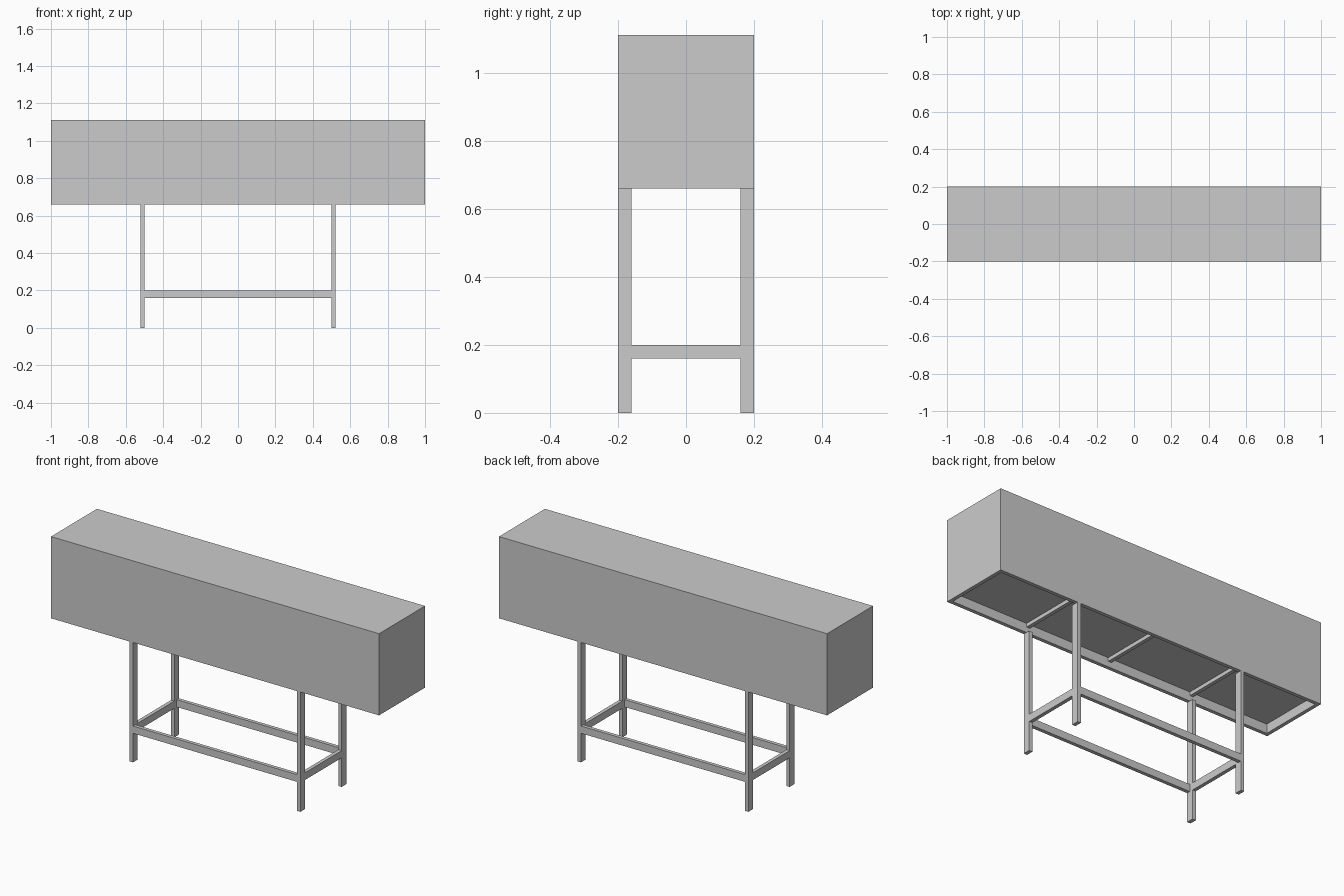
import bpy

if "Cube" in bpy.data.objects:
    bpy.data.objects.remove(bpy.data.objects["Cube"])

steel = bpy.data.materials.new("frame_grey")
steel.diffuse_color = (0.58, 0.59, 0.56, 1)
steel.use_nodes = True
steel.node_tree.nodes["Principled BSDF"].inputs["Base Color"].default_value = steel.diffuse_color


def box(name, x, y, z, mat=None):
    """Axis-aligned box from (min, max) ranges."""
    bpy.ops.mesh.primitive_cube_add(
        size=1, location=[(r[0] + r[1]) / 2 for r in (x, y, z)])
    ob = bpy.context.object
    ob.name = name
    ob.scale = [r[1] - r[0] for r in (x, y, z)]
    bpy.ops.object.transform_apply(location=False, rotation=False, scale=True)
    if mat:
        ob.data.materials.append(mat)
    return ob


def span(side, a, b):
    """Range a..b mirrored to the given side."""
    return tuple(sorted((side * a, side * b)))


# Large closed tank
box("tank", (-1, 1), (-0.2, 0.2), (0.71, 1.11))

for s, long_name, end_name in ((-1, "front", "left"), (1, "back", "right")):
    # Perimeter rails under the tank
    box(long_name + "_rail", (-1, 1), span(s, 0.18, 0.2), (0.66, 0.71), steel)
    box(end_name + "_rail", span(s, 0.98, 1), (-0.18, 0.18), (0.66, 0.71), steel)
    # Low stretchers between the legs
    box(long_name + "_stretcher", (-0.5, 0.5), span(s, 0.18, 0.2), (0.16, 0.2), steel)
    box(end_name + "_stretcher", span(s, 0.5, 0.52), (-0.16, 0.16), (0.16, 0.2), steel)
    # Legs
    for e, side in ((-1, "left"), (1, "right")):
        box(long_name + "_" + side + "_leg", span(e, 0.5, 0.52),
            span(s, 0.16, 0.2), (0, 0.66), steel)

# Cross bars supporting the tank floor
for name, cx in (("left", -0.51), ("middle", 0), ("right", 0.51)):
    box(name + "_cross_bar", (cx - 0.01, cx + 0.01), (-0.18, 0.18), (0.69, 0.71), steel)
